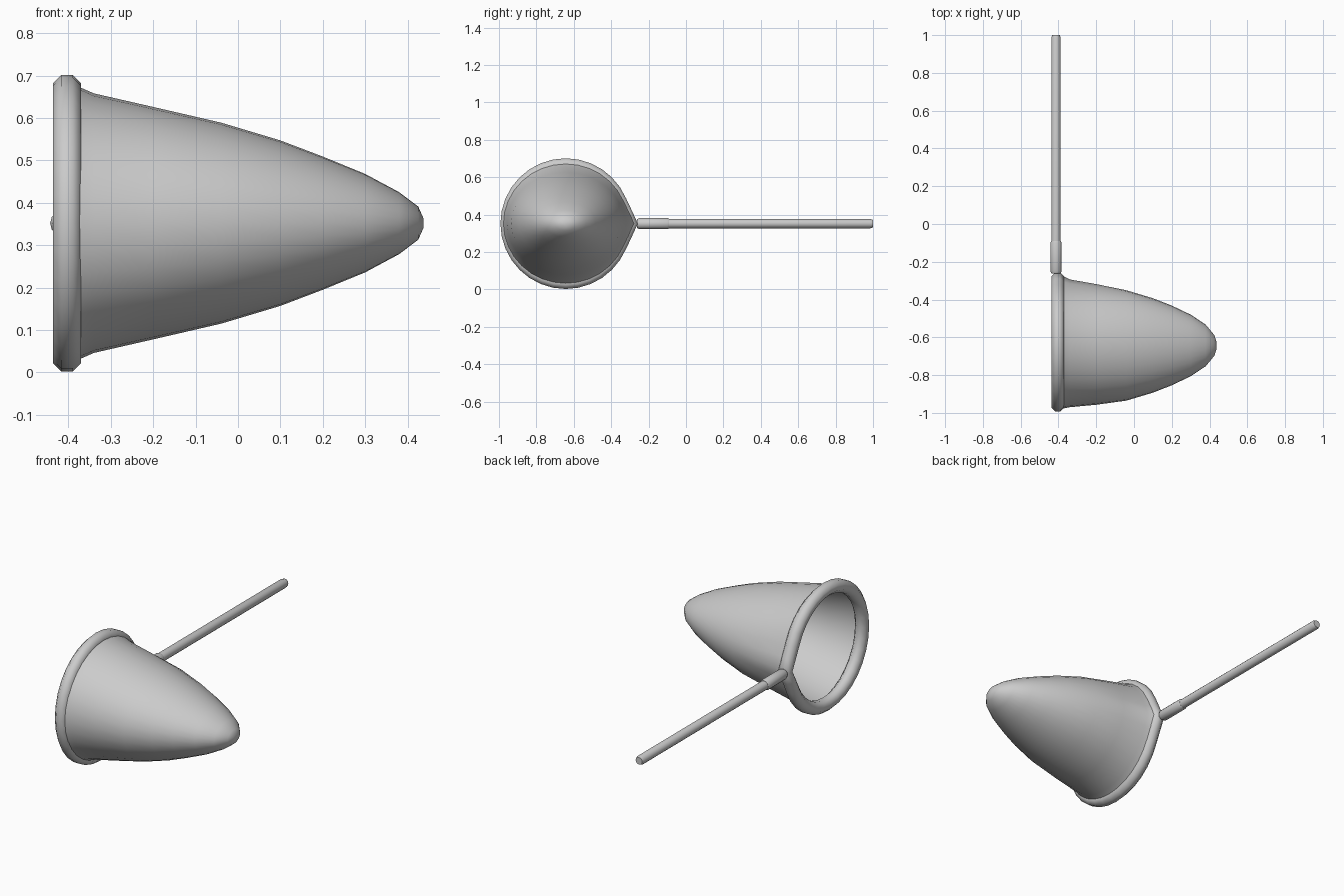
import bpy, bmesh, math
from math import cos, sin, pi

if "Cube" in bpy.data.objects:
    bpy.data.objects.remove(bpy.data.objects["Cube"])

CY, CZ, HX = -0.643, 0.352, -0.403   # hoop centre
SEG = 32
R, TIP = 0.316, 0.352                # hoop radius, distance to its pointed tip


def teardrop(a):
    """Relative radius of a circle drawn out to a point at angle 0."""
    a = abs((a + pi) % (2 * pi) - pi)
    alpha = math.acos(R / TIP)
    return 1 / cos(alpha - a) if a < alpha else 1.0


def loft(name, rings, wrap=False, cap=False):
    """Skin a list of closed rings of points."""
    bm = bmesh.new()
    vs = [[bm.verts.new(p) for p in ring] for ring in rings]
    n = len(vs[0])
    for i in range(len(vs) if wrap else len(vs) - 1):
        a, b = vs[i], vs[(i + 1) % len(vs)]
        for j in range(n):
            k = (j + 1) % n
            bm.faces.new((a[j], a[k], b[k], b[j]))
    if cap:
        bm.faces.new(vs[0])
        bm.faces.new(vs[-1])
    bmesh.ops.recalc_face_normals(bm, faces=bm.faces)
    me = bpy.data.meshes.new(name)
    bm.to_mesh(me)
    bm.free()
    ob = bpy.data.objects.new(name, me)
    bpy.context.collection.objects.link(ob)
    bpy.ops.object.select_all(action='DESELECT')
    ob.select_set(True)
    bpy.context.view_layer.objects.active = ob
    bpy.ops.object.shade_smooth_by_angle(angle=math.radians(50))
    return ob


def rod(name, x, z, profile, sides=12):
    """Round bar along y from (y, radius) pairs."""
    return loft(name, [[(x + r * cos(2 * pi * j / sides), y, z + r * sin(2 * pi * j / sides))
                        for j in range(sides)] for y, r in profile], cap=True)


# Hoop: padded tube following a teardrop outline
T = 0.036
hoop = []
for i in range(SEG):
    a = 2 * pi * i / SEG
    rad = R * teardrop(a)
    ring = []
    for j in range(8):
        b = 2 * pi * (j + 0.5) / 8
        q = rad + T * cos(b)
        ring.append((HX + T * sin(b), CY + q * cos(a), CZ + q * sin(a)))
    hoop.append(ring)
loft("hoop", hoop, wrap=True)

# Net bag: x, y radius, z radius, teardrop weight
profile = [(-0.385, 0.335, 0.325, 1.0), (-0.365, 0.332, 0.317, 0.8), (-0.34, 0.327, 0.306, 0.6),
           (-0.2, 0.314, 0.274, 0.3), (-0.04, 0.292, 0.237, 0), (0.1, 0.25, 0.195, 0),
           (0.2, 0.211, 0.157, 0), (0.3, 0.163, 0.116, 0), (0.38, 0.11, 0.073, 0),
           (0.425, 0.055, 0.039, 0), (0.437, 0.02, 0.012, 0)]
bag = []
for x, ry, rz, w in profile:
    ring = []
    for i in range(SEG):
        a = 2 * pi * i / SEG
        f = 1 + w * (teardrop(a) - 1)
        ring.append((x, CY + ry * f * cos(a), CZ + rz * f * sin(a)))
    bag.append(ring)
ob = loft("net_bag", bag)
bm = bmesh.new()
bm.from_mesh(ob.data)
tip = [v for v in bm.verts if v.co.x > 0.43]
bm.faces.new(sorted(tip, key=lambda v: v.index)).smooth = True
bmesh.ops.recalc_face_normals(bm, faces=bm.faces)
bm.to_mesh(ob.data)
bm.free()

# Sleeve joining the hoop to the handle
rod("handle_sleeve", -0.413, CZ, [(-0.262, 0.024), (-0.25, 0.03), (-0.1, 0.03), (-0.09, 0.026)])

# Long handle with a rounded end
rod("handle", -0.413, CZ, [(-0.25, 0.025), (0.985, 0.025), (1.0, 0.02)])
